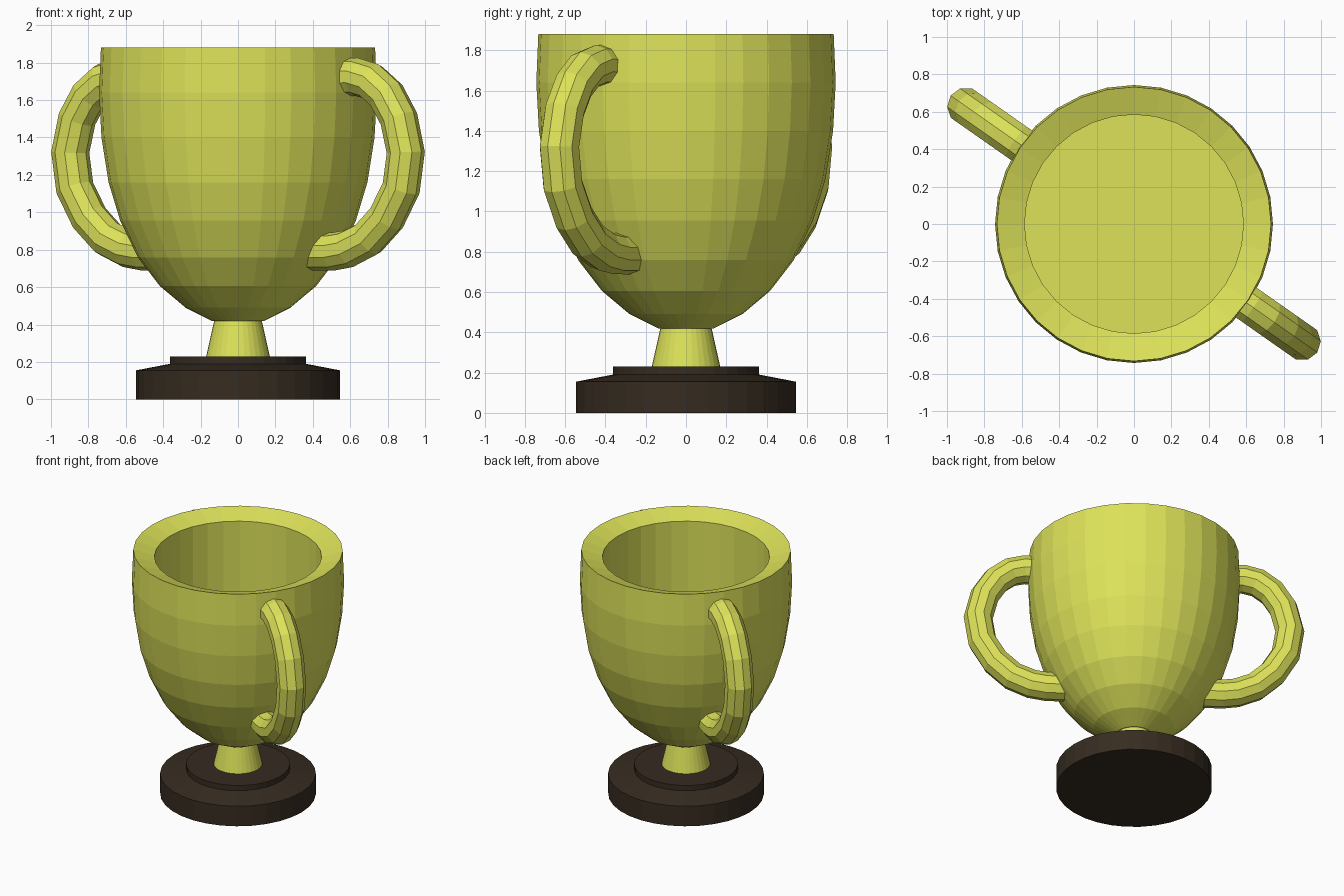
import bpy, bmesh, math
from mathutils import Vector

if "Cube" in bpy.data.objects:
    bpy.data.objects.remove(bpy.data.objects["Cube"])


def material(name, rgb):
    m = bpy.data.materials.new(name)
    m.diffuse_color = (*rgb, 1)
    m.use_nodes = True
    m.node_tree.nodes["Principled BSDF"].inputs["Base Color"].default_value = m.diffuse_color
    return m


gold = material("gold", (0.72, 0.76, 0.10))
wood = material("dark_wood", (0.037, 0.025, 0.015))


def skin(name, rings, mat):
    """Join equal-sized rings of points with quads and cap both ends."""
    bm = bmesh.new()
    loops = [[bm.verts.new(p) for p in ring] for ring in rings]
    n = len(loops[0])
    for a, b in zip(loops, loops[1:]):
        for i in range(n):
            j = (i + 1) % n
            bm.faces.new((a[i], a[j], b[j], b[i]))
    bm.faces.new(loops[0][::-1])
    bm.faces.new(loops[-1])
    bmesh.ops.recalc_face_normals(bm, faces=bm.faces)
    mesh = bpy.data.meshes.new(name)
    bm.to_mesh(mesh)
    bm.free()
    mesh.materials.append(mat)
    obj = bpy.data.objects.new(name, mesh)
    bpy.context.collection.objects.link(obj)
    return obj


def lathe(name, profile, mat, sides=32):
    step = math.tau / sides
    return skin(name, [[(r * math.cos(i * step), r * math.sin(i * step), z)
                        for i in range(sides)] for r, z in profile], mat)


def tube(name, path, radius, angle, mat, sides=10):
    """Sweep a round section along a (radial, z) path in an upright plane."""
    out = Vector((math.cos(angle), math.sin(angle), 0))
    side = Vector((-math.sin(angle), math.cos(angle), 0))
    pts = [out * r + Vector((0, 0, z)) for r, z in path]
    rings = []
    for i, p in enumerate(pts):
        tangent = (pts[min(i + 1, len(pts) - 1)] - pts[max(i - 1, 0)]).normalized()
        normal = tangent.cross(side)
        rings.append([p + radius * (math.cos(t) * normal + math.sin(t) * side)
                      for t in (k * math.tau / sides for k in range(sides))])
    return skin(name, rings, mat)


# Stepped plinth
lathe("base", [(0.545, 0), (0.545, 0.155), (0.363, 0.19), (0.363, 0.23)], wood)

# Tapered stem
lathe("stem", [(0.17, 0.23), (0.125, 0.43)], gold)

# Bowl: outer curve, inward-sloping rim, straight inner wall and flat floor
lathe("cup", [(0.14, 0.42), (0.28, 0.49), (0.417, 0.605), (0.535, 0.758),
              (0.63, 0.955), (0.692, 1.16), (0.73, 1.40), (0.743, 1.64),
              (0.733, 1.88), (0.585, 1.83), (0.585, 1.16)], gold)

# Two opposite ear handles
ear = [(0.66, 1.72), (0.77, 1.725), (0.87, 1.70), (0.97, 1.625), (1.05, 1.50),
       (1.095, 1.32), (1.065, 1.13), (0.97, 0.97), (0.85, 0.86), (0.72, 0.805),
       (0.62, 0.79), (0.49, 0.79)]
for name, turn in (("handle_right", 0), ("handle_left", math.pi)):
    tube(name, ear, 0.102, math.radians(-35) + turn, gold)
